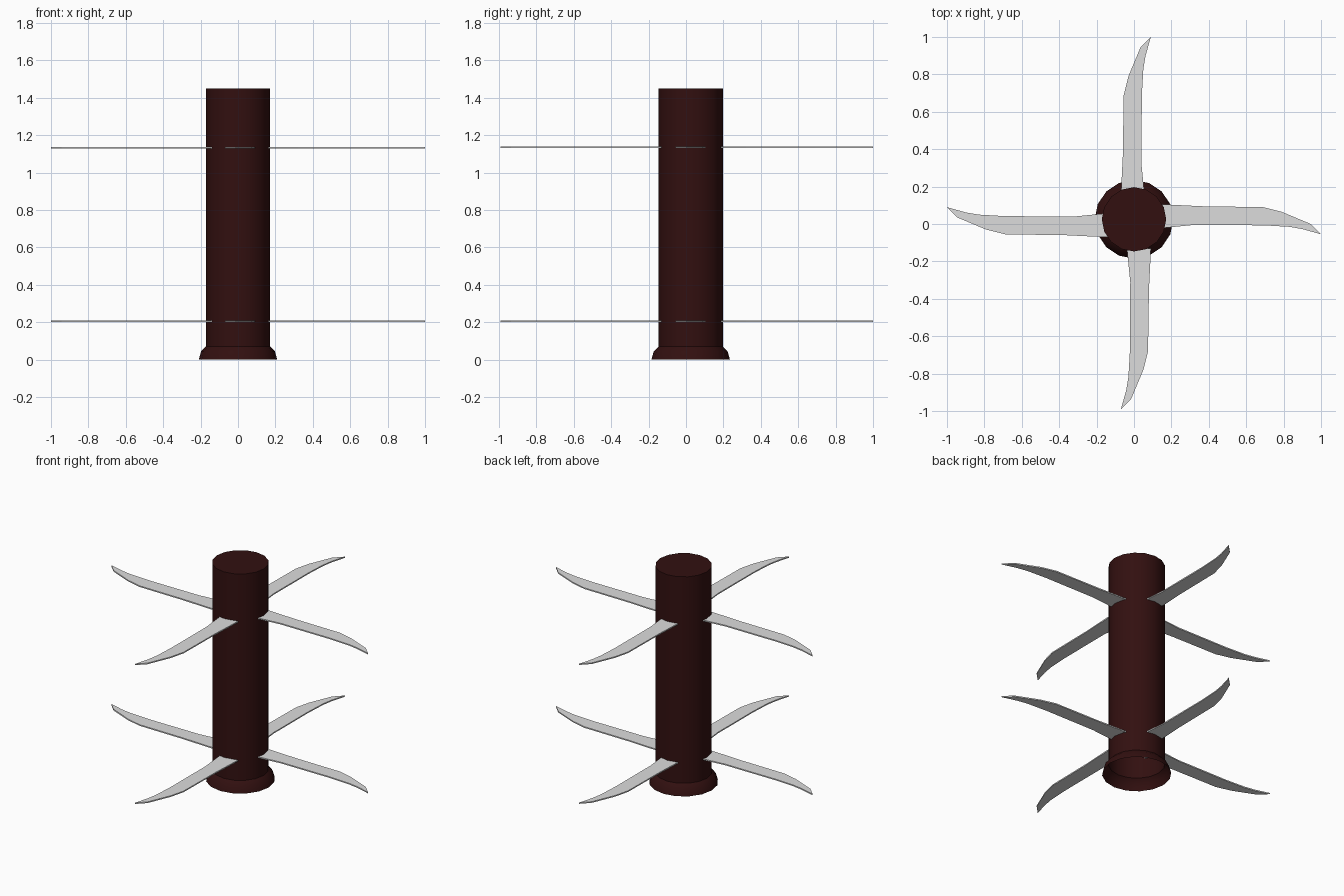
import bpy, bmesh, math
from mathutils import Matrix, Vector

if "Cube" in bpy.data.objects:
    bpy.data.objects.remove(bpy.data.objects["Cube"])


def material(name, rgb):
    m = bpy.data.materials.new(name)
    m.diffuse_color = (*rgb, 1.0)
    m.use_nodes = True
    m.node_tree.nodes["Principled BSDF"].inputs["Base Color"].default_value = m.diffuse_color
    return m


DARK = material("dark red brown", (0.032, 0.005, 0.005))
STEEL = material("pale steel", (0.72, 0.72, 0.72))


def finish(bm, name, mat):
    bmesh.ops.recalc_face_normals(bm, faces=bm.faces[:])
    mesh = bpy.data.meshes.new(name)
    bm.to_mesh(mesh)
    bm.free()
    mesh.materials.append(mat)
    obj = bpy.data.objects.new(name, mesh)
    bpy.context.collection.objects.link(obj)
    return obj


# Post: flared foot and straight column, closed on top, open underneath
SIDES = 16
profile = [(0.21, 0.0), (0.197, 0.045), (0.172, 0.07), (0.172, 1.45)]
bm = bmesh.new()
rings = []
for r, z in profile:
    rings.append([bm.verts.new((r * math.cos(2 * math.pi * i / SIDES),
                                0.025 + r * math.sin(2 * math.pi * i / SIDES), z))
                  for i in range(SIDES)])
for a, b in zip(rings, rings[1:]):
    for i in range(SIDES):
        j = (i + 1) % SIDES
        bm.faces.new((a[i], a[j], b[j], b[i]))
bm.faces.new(rings[-1])
post = finish(bm, "post", DARK)
bpy.context.view_layer.objects.active = post
post.select_set(True)
bpy.ops.object.shade_smooth_by_angle(angle=math.radians(30))
post.select_set(False)

# Blade outline pointing to +y: left edge and right edge pairs, then the tip
left = [(-0.07, 0.14), (-0.067, 0.22), (-0.06, 0.36), (-0.055, 0.69),
        (-0.03, 0.79), (0.035, 0.945)]
right = [(0.058, 0.14), (0.05, 0.22), (0.04, 0.32), (0.042, 0.69),
         (0.05, 0.83), (0.062, 0.90)]
tip = (0.09, 1.0)
THICK = 0.008


def blade(name, angle, shift, z):
    bm = bmesh.new()
    lv = [bm.verts.new((x, y, 0)) for x, y in left]
    rv = [bm.verts.new((x, y, 0)) for x, y in right]
    for i in range(len(lv) - 1):
        bm.faces.new((lv[i], rv[i], rv[i + 1], lv[i + 1]))
    bm.faces.new((lv[-1], rv[-1], bm.verts.new((*tip, 0))))
    ext = bmesh.ops.extrude_face_region(bm, geom=bm.faces[:])
    top = [g for g in ext["geom"] if isinstance(g, bmesh.types.BMVert)]
    bmesh.ops.translate(bm, verts=top, vec=(0, 0, THICK))
    place = Matrix.Translation(Vector((*shift, z - THICK / 2)))
    bm.transform(place @ Matrix.Rotation(math.radians(angle), 4, 'Z'))
    finish(bm, name, STEEL)


# Two tiers of four curved blades
arms = [("back", 0, (0, 0)), ("left", 90, (0, 0)),
        ("front", 180, (0.02, 0.01)), ("right", 270, (0, 0.035))]
for tier, z in (("lower", 0.206), ("upper", 1.134)):
    for side, angle, shift in arms:
        blade(f"{tier}_{side}_blade", angle, shift, z)
